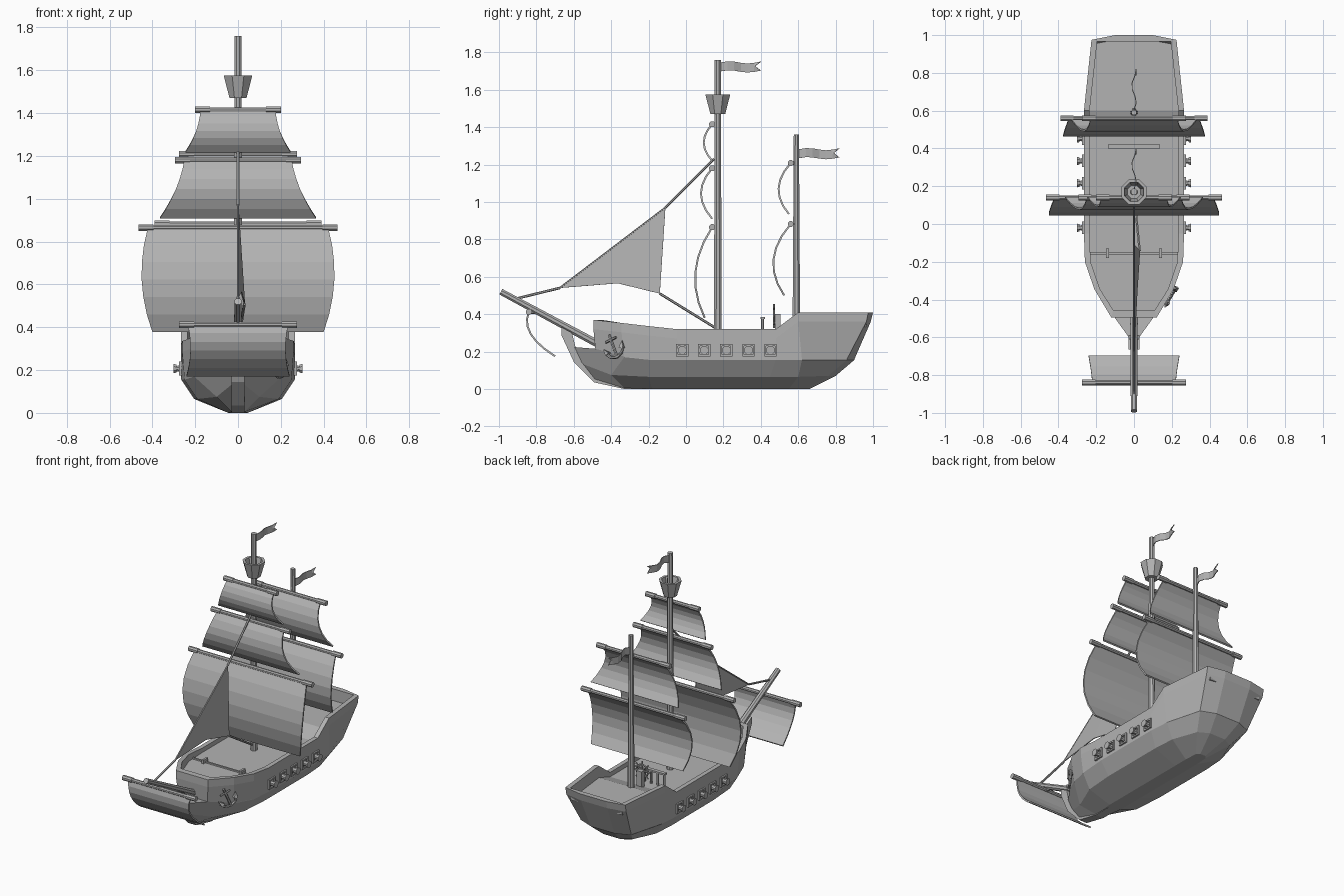
import bpy, bmesh, math
from mathutils import Vector

cube = bpy.data.objects.get("Cube")
if cube:
    bpy.data.objects.remove(cube)

grey = bpy.data.materials.new("plain_grey")
grey.use_nodes = True
COLOUR = (0.45, 0.45, 0.45, 1)
grey.diffuse_color = COLOUR
grey.node_tree.nodes["Principled BSDF"].inputs["Base Color"].default_value = COLOUR


def mesh_object(name, verts, faces, thickness=0):
    bm = bmesh.new()
    vs = [bm.verts.new(v) for v in verts]
    for f in faces:
        bm.faces.new([vs[i] for i in f])
    bmesh.ops.recalc_face_normals(bm, faces=bm.faces)
    me = bpy.data.meshes.new(name)
    bm.to_mesh(me)
    bm.free()
    me.materials.append(grey)
    ob = bpy.data.objects.new(name, me)
    bpy.context.collection.objects.link(ob)
    if thickness:
        mod = ob.modifiers.new("thickness", "SOLIDIFY")
        mod.thickness = thickness
        mod.offset = 0
    return ob


def rod(name, a, b, r, r2=None, sides=8):
    """Straight tapered rod between two points."""
    a, b = Vector(a), Vector(b)
    turn = (b - a).to_track_quat("Z", "Y")
    verts = []
    for p, rad in ((a, r), (b, r if r2 is None else r2)):
        for i in range(sides):
            t = math.tau * (i + 0.5) / sides
            verts.append(p + turn @ Vector((rad * math.cos(t), rad * math.sin(t), 0)))
    faces = [(i, (i + 1) % sides, sides + (i + 1) % sides, sides + i) for i in range(sides)]
    faces += [range(sides), range(sides, 2 * sides)]
    return mesh_object(name, verts, faces)


def box(name, centre, size):
    x, y, z = (s / 2 for s in size)
    verts = [Vector(centre) + Vector((i * x, j * y, k * z))
             for k in (-1, 1) for i, j in ((-1, -1), (1, -1), (1, 1), (-1, 1))]
    faces = [range(4), range(4, 8)] + [(i, (i + 1) % 4, 4 + (i + 1) % 4, 4 + i) for i in range(4)]
    return mesh_object(name, verts, faces)


# Hull: each level is a line of (y, half width, z) stations from bow to stern
KEEL = [(-.5, .02, .05), (-.33, .03, .005), (-.18, .045, 0), (0, .045, 0),
        (.45, .045, 0), (.55, .045, 0), (.64, .04, 0), (.66, .02, 0)]
BILGE = [(-.57, .02, .14), (-.4, .1, .075), (-.2, .19, .065), (0, .205, .065),
         (.45, .205, .065), (.6, .195, .065), (.76, .13, .07), (.8, .06, .07)]
CHINE = [(-.61, .02, .225), (-.33, .205, .17), (-.19, .25, .155), (0, .265, .155),
         (.48, .265, .155), (.62, .255, .155), (.86, .19, .155), (.9, .09, .155)]
RAIL = [(-.495, .12, .37), (-.345, .21, .353), (-.2, .26, .336), (-.05, .265, .32),
        (.48, .265, .32), (.6, .265, .41), (.975, .225, .41), (1, .1, .41)]
foot = [(-.485, .11, .215)] + [(y, x, z + .003) for y, x, z in CHINE[1:]]
sill = [(y - .012 * max(0, (y - .8) / .2), x, z - .05) for y, x, z in RAIL]
inner = [(min(max(y, -.455), .965), x - (.03 if x > .15 else .01), z) for y, x, z in RAIL]


def deck_height(y):
    return .29 if y < .5 else .33


deck = [(y, x, deck_height(y)) for y, x, z in inner]
levels = [KEEL, BILGE, CHINE, foot, sill, RAIL, inner, deck]
n = len(levels)
verts, faces = [], []
for s in range(len(RAIL)):
    ring = [lv[s] for lv in levels]
    verts += [(x, y, z) for y, x, z in ring] + [(-x, y, z) for y, x, z in reversed(ring)]
m = 2 * n
for s in range(len(RAIL) - 1):
    for i in range(m):
        j = (i + 1) % m
        faces.append((s * m + i, s * m + j, s * m + m + j, s * m + m + i))
for base in (0, (len(RAIL) - 1) * m):
    for i in range(n - 1):
        faces.append((base + i, base + i + 1, base + m - 2 - i, base + m - 1 - i))
mesh_object("hull", verts, faces)

# Curved stem in front of the bow
stem = [(-.665, .33), (-.61, .3), (-.59, .22), (-.47, .2), (-.2, .04), (-.18, 0),
        (-.33, 0), (-.49, .035), (-.6, .145), (-.665, .285)]
k = len(stem)
mesh_object("stem", [(x, y, z) for x in (-.03, .03) for y, z in stem],
            [range(k), range(k, 2 * k)] + [(i, (i + 1) % k, k + (i + 1) % k, k + i) for i in range(k)])

# Masts and bowsprit
MAIN, REAR = .17, .59
rod("main_mast", (0, MAIN, .28), (0, MAIN, 1.76), .022, .018)
rod("rear_mast", (0, REAR, .32), (0, REAR, 1.36), .022, .015)
rod("bowsprit", (0, -.46, .235), (0, -.99, .52), .022, .018)

# Crow's nest: open tapered tub
tub = [(.043, 1.47), (.072, 1.575), (.055, 1.575), (.038, 1.5)]
verts = [(r * math.cos(math.tau * (i + .5) / 8), MAIN + r * math.sin(math.tau * (i + .5) / 8), z)
         for r, z in tub for i in range(8)]
faces = [(l * 8 + i, l * 8 + (i + 1) % 8, l * 8 + 8 + (i + 1) % 8, l * 8 + 8 + i)
         for l in range(3) for i in range(8)]
mesh_object("crows_nest", verts, faces + [range(8), range(24, 32)])


def sail(name, yard, y, top, bottom, widths, bulge, end=0.0):
    """Square sail under its yard; widths are half widths at top, middle and foot."""
    a, b, c = widths
    verts, steps = [], 6
    for i in range(steps + 1):
        t = i / steps
        w = a * (1 - t) * (1 - 2 * t) + b * 4 * t * (1 - t) + c * t * (2 * t - 1)
        p = (y + end * t - bulge * 4 * t * (1 - t), top + (bottom - top) * t)
        verts += [(-w, *p), (w, *p)]
    mesh_object(name + "_sail", verts,
                [(2 * i, 2 * i + 1, 2 * i + 3, 2 * i + 2) for i in range(steps)], .01)
    rod(name + "_yard", (-yard, y, top), (yard, y, top), .013)
    for side in (-1, 1):
        rod(name + "_yard_end", (side * (yard - .07), y, top), (side * yard, y, top), .017)
    rod(name + "_yard_tie", (0, y, top), (0, y + .04, top), .012)


sail("main_top", .2, .14, 1.415, 1.22, (.175, .195, .245), .045)
sail("main_middle", .295, .14, 1.18, .91, (.25, .29, .365), .06)
sail("main_lower", .465, .14, .865, .38, (.42, .45, .4), .07, -.04)
sail("rear_upper", .275, .56, 1.208, .935, (.23, .265, .33), .06, -.01)
sail("rear_lower", .39, .56, .882, .5, (.345, .375, .345), .075, -.035)
sail("bow", .275, -.84, .412, .175, (.235, .222, .24), .06, .14)

# Triangular sail and its ropes
mesh_object("jib_sail", [(0, -.11, .97), (0, -.675, .54), (.015, -.365, .565), (.03, -.14, .51)],
            [(0, 1, 2), (0, 2, 3)], .006)
rod("upper_stay", (0, .15, 1.23), (0, -.11, .97), .007, sides=6)
rod("jib_luff_rope", (0, -.11, .97), (0, -.675, .54), .005, sides=6)
rod("bow_stay", (0, -.675, .54), (0, -.9, .485), .007, sides=6)
rod("jib_sheet", (.03, -.14, .51), (0, .16, .325), .007, sides=6)

# Swallow-tailed flags
for name, y, z in (("main_flag", MAIN, 1.722), ("rear_flag", REAR, 1.258)):
    verts = []
    for i in range(7):
        t = i / 6
        x, lift = .012 * math.sin(t * 8), .006 * math.sin(t * 7)
        tail = .03 if i == 6 else 0
        for h in (.024, 0, -.024):
            verts.append((x, y + .015 + .215 * t - (0 if h else tail), z + h + lift))
    mesh_object(name, verts, [(3 * i + j, 3 * i + j + 1, 3 * i + j + 4, 3 * i + j + 3)
                              for i in range(6) for j in range(2)], .005)

# Gun ports and cannons on both sides
for side in (-1, 1):
    for i in range(5):
        y, z = -.02 + .118 * i, .207
        for d in (-1, 1):
            box("port_frame", (side * .267, y + d * .028, z), (.016, .01, .066))
            box("port_frame", (side * .267, y, z + d * .028), (.016, .066, .01))
        rod("cannon", (side * .25, y, z), (side * .29, y, z), .02, .013)
        rod("cannon_muzzle", (side * .288, y, z), (side * .302, y, z), .02, .024)

# Anchor on the bow, laid along the hull side
along = Vector((.09, .15, 0)).normalized()
up = Vector((.0, .0, 1))
origin = Vector((.193, -.39, .23))


def on_bow(u, v):
    c, s = math.cos(.4), math.sin(.4)
    return origin + along * (u * c - v * s) + up * (u * s + v * c)


rod("anchor_shank", on_bow(0, .065), on_bow(0, -.065), .008, sides=6)
rod("anchor_stock", on_bow(-.035, .035), on_bow(.035, .035), .007, sides=6)
arc = [on_bow(.06 * math.sin(t), -.005 - .06 * math.cos(t)) for t in (-1.3, -.65, 0, .65, 1.3)]
for a, b in zip(arc, arc[1:]):
    rod("anchor_arm", a, b, .008, sides=6)
for u in (-.057, .057):
    rod("anchor_fluke", on_bow(u * .8, -.03), on_bow(u * 1.1, .005), .018, 0.002, sides=4)

# Deck rails
box("rear_deck_rail", (0, .41, .38), (.27, .025, .012))
for i in range(6):
    x = -.125 + .05 * i
    rod("rail_post", (x, .41, .28), (x, .41, .38), .008, sides=6)
box("fore_deck_step", (0, -.155, .293), (.47, .012, .012))
for x in (-.14, .14):
    box("fore_deck_post", (x, -.155, .3), (.014, .05, .03))

# Steering wheel on its stand
HUB = Vector((0, .47, .39))
box("wheel_stand", (0, .49, .34), (.04, .03, .12))
for i in range(8):
    a, b = (Vector((math.cos(t), 0, math.sin(t))) for t in (math.tau * i / 8, math.tau * (i + 1) / 8))
    rod("wheel_rim", HUB + a * .045, HUB + b * .045, .006, sides=6)
    rod("wheel_spoke", HUB, HUB + a * .065, .005, sides=5)
